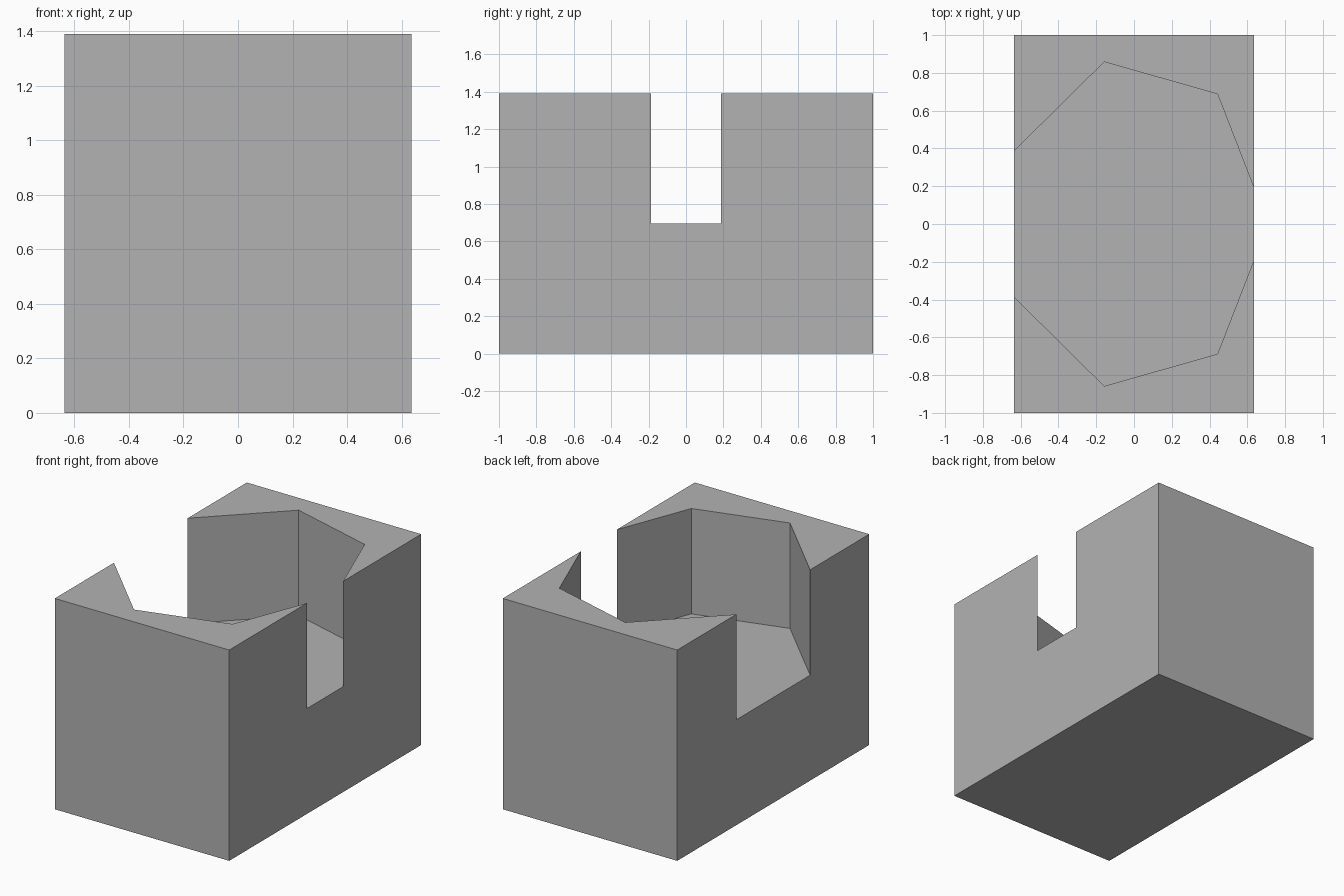
import bpy, bmesh
from math import cos, sin, tau

WIDTH, DEPTH, HEIGHT = 1.272, 2.0, 1.39
FLOOR = HEIGHT / 2

if "Cube" in bpy.data.objects:
    bpy.data.objects.remove(bpy.data.objects["Cube"], do_unlink=True)

grey = bpy.data.materials.new("plain grey")
grey.use_nodes = True
colour = (0.448, 0.448, 0.448, 1)
grey.diffuse_color = colour
grey.node_tree.nodes["Principled BSDF"].inputs["Base Color"].default_value = colour


def prism(name, outline, bottom, top):
    """Extrude a flat outline upwards into a solid."""
    bm = bmesh.new()
    base = bm.faces.new([bm.verts.new((x, y, bottom)) for x, y in outline])
    raised = bmesh.ops.extrude_face_region(bm, geom=[base], use_keep_orig=True)
    verts = [v for v in raised["geom"] if isinstance(v, bmesh.types.BMVert)]
    bmesh.ops.translate(bm, verts=verts, vec=(0, 0, top - bottom))
    bmesh.ops.recalc_face_normals(bm, faces=bm.faces)
    mesh = bpy.data.meshes.new(name)
    bm.to_mesh(mesh)
    bm.free()
    mesh.materials.append(grey)
    obj = bpy.data.objects.new(name, mesh)
    bpy.context.collection.objects.link(obj)
    return obj


# Solid block
w, d = WIDTH / 2, DEPTH / 2
block = prism("block", [(-w, -d), (w, -d), (w, d), (-w, d)], 0, HEIGHT)

# Seven-sided pocket, wider than the block so it opens through both sides
sides = 7
outline = [(0.709 * cos(tau * i / sides), 0.88 * sin(tau * i / sides))
           for i in range(sides)]
cutter = prism("pocket_cutter", outline, FLOOR, HEIGHT + 0.3)
cutter.hide_render = True

cut = block.modifiers.new("pocket", 'BOOLEAN')
cut.operation = 'DIFFERENCE'
cut.solver = 'EXACT'
cut.object = cutter
bpy.context.view_layer.objects.active = block
block.select_set(True)
bpy.ops.object.modifier_apply(modifier=cut.name)
bpy.data.objects.remove(cutter, do_unlink=True)
